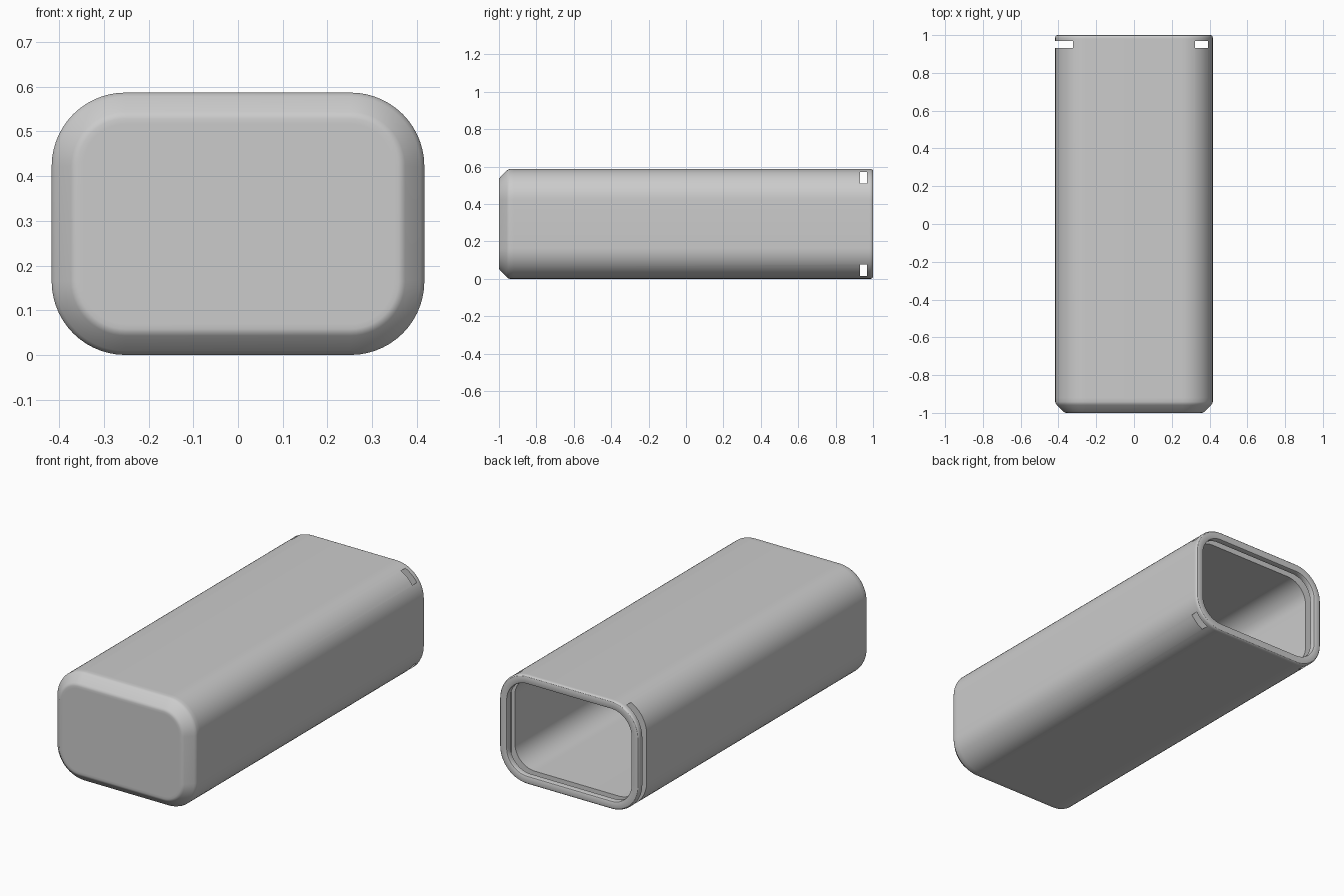
import bpy, bmesh, math

if "Cube" in bpy.data.objects:
    bpy.data.objects.remove(bpy.data.objects["Cube"])

HW, H, R = 0.417, 0.587, 0.165     # half width, height, corner radius
WALL, SEG = 0.045, 14

grey = bpy.data.materials.new("light grey plastic")
grey.diffuse_color = (0.6, 0.6, 0.6, 1)
grey.use_nodes = True
grey.node_tree.nodes["Principled BSDF"].inputs["Base Color"].default_value = grey.diffuse_color


def rounded_ring(bm, inset, y):
    """Rounded rectangle in the xz plane, shrunk by inset."""
    r = R - inset
    cx, cz = HW - R, H / 2 - R
    verts = []
    for k, (sx, sz) in enumerate([(1, 1), (-1, 1), (-1, -1), (1, -1)]):
        for i in range(SEG + 1):
            a = math.pi / 2 * (k + i / SEG)
            verts.append(bm.verts.new((sx * cx + r * math.cos(a), y,
                                       H / 2 + sz * cz + r * math.sin(a))))
    return verts


# Section from the front face, along the outside, over the rim and down inside
section = [
    (0.070, -1.0), (0.058, -1.0), (0.050, -0.998), (0.043, -0.993),
    (0.009, -0.959), (0.003, -0.951), (0.0, -0.942), (0.0, -0.92),
    (0.0, 0.98), (0.0, 0.988), (0.0025, 0.995), (0.006, 0.9985), (0.012, 1.0),
    (WALL - 0.006, 1.0), (WALL - 0.002, 0.998), (WALL, 0.994),
    (WALL, 0.98), (WALL, -0.95),
]
bm = bmesh.new()
rings = [rounded_ring(bm, i, y) for i, y in section]
n = len(rings[0])
for a, b in zip(rings, rings[1:]):
    for j in range(n):
        k = (j + 1) % n
        bm.faces.new((a[j], a[k], b[k], b[j]))
bm.faces.new(rings[0])       # front face
bm.faces.new(rings[-1])      # inner floor
bmesh.ops.recalc_face_normals(bm, faces=bm.faces)
mesh = bpy.data.meshes.new("case_body")
bm.to_mesh(mesh)
bm.free()
body = bpy.data.objects.new("case_body", mesh)
bpy.context.collection.objects.link(body)

# Sliding lid groove: open on the left, breaks through the right corners
x0, x1, y0, y1, z0, z1 = -0.6, 0.391, 0.931, 0.969, 0.016, 0.571
bpy.ops.mesh.primitive_cube_add(
    size=1, location=((x0 + x1) / 2, (y0 + y1) / 2, (z0 + z1) / 2))
cutter = bpy.context.object
cutter.name = "lid_groove_cutter"
cutter.scale = (x1 - x0, y1 - y0, z1 - z0)
cutter.hide_render = True

mod = body.modifiers.new("lid_groove", "BOOLEAN")
mod.operation = "DIFFERENCE"
mod.solver = "EXACT"
mod.object = cutter
bpy.ops.object.select_all(action="DESELECT")
bpy.context.view_layer.objects.active = body
body.select_set(True)
bpy.ops.object.modifier_apply(modifier=mod.name)
bpy.data.objects.remove(cutter)

body.data.materials.clear()
body.data.materials.append(grey)
bpy.ops.object.shade_smooth_by_angle(angle=math.radians(30))
